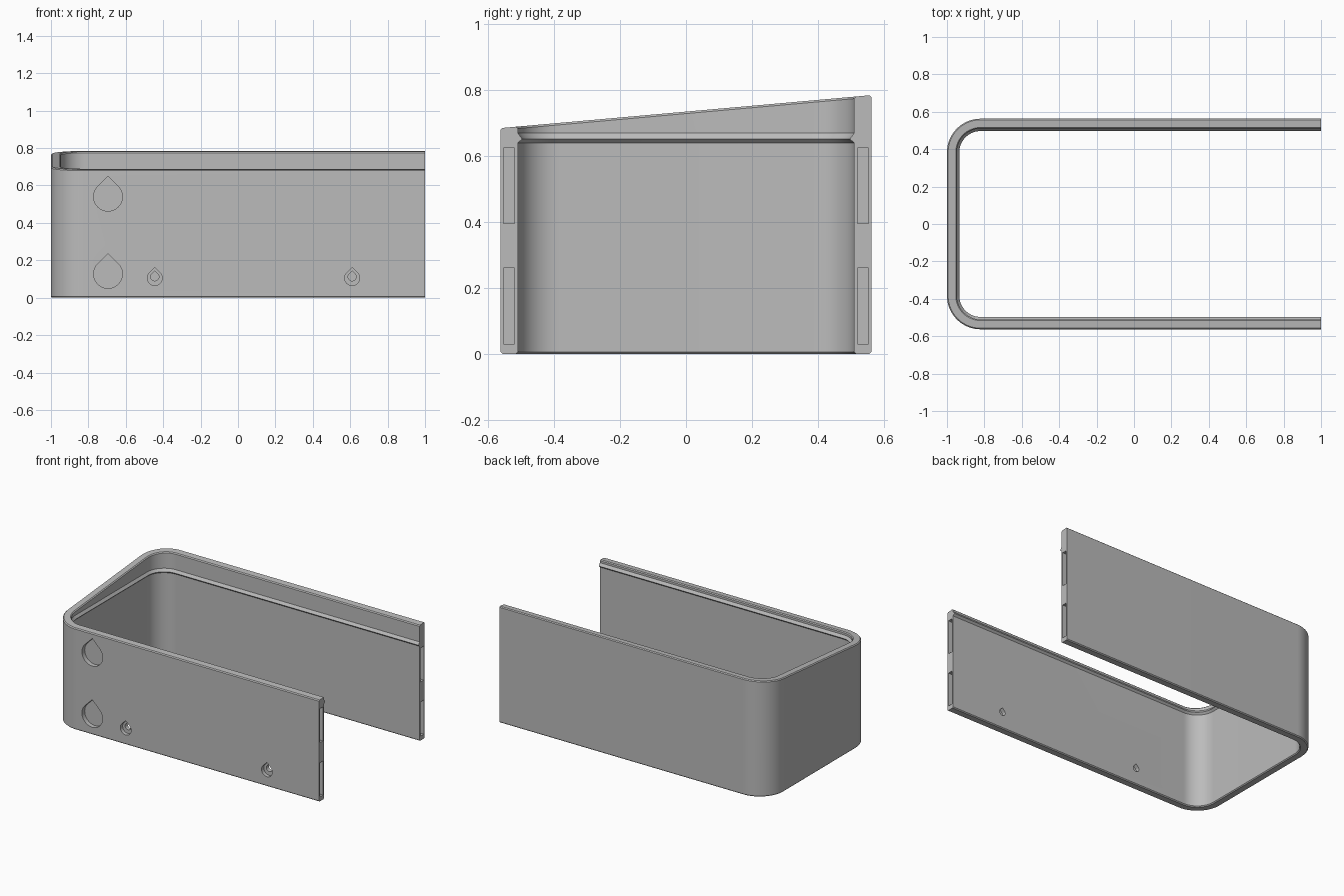
import bpy, bmesh, math

default = bpy.data.objects.get("Cube")
if default:
    bpy.data.objects.remove(default, do_unlink=True)

HALF_Y, CORNER, WALL, CHAMFER = 0.563, 0.18, 0.053, 0.006

grey = bpy.data.materials.new("plain grey")
grey.use_nodes = True
colour = (0.5, 0.5, 0.5, 1)
grey.diffuse_color = colour
grey.node_tree.nodes["Principled BSDF"].inputs["Base Color"].default_value = colour


def make_object(name, bm):
    bmesh.ops.recalc_face_normals(bm, faces=bm.faces[:])
    mesh = bpy.data.meshes.new(name)
    bm.to_mesh(mesh)
    bm.free()
    mesh.materials.append(grey)
    obj = bpy.data.objects.new(name, mesh)
    bpy.context.collection.objects.link(obj)
    return obj


def top_height(y):
    return 0.735 + y * 0.1 / (2 * HALF_Y)


def loft(bm, rings):
    """Join closed rings of points into a capped solid."""
    rings = [[bm.verts.new(p) for p in ring] for ring in rings]
    for a, b in zip(rings, rings[1:]):
        for i in range(len(a)):
            j = (i + 1) % len(a)
            bm.faces.new((a[i], a[j], b[j], b[i]))
    bm.faces.new(rings[0])
    bm.faces.new(rings[-1])


# U-shaped wall: section with an inner ridge, swept round two corners
def section(y_outer):
    t, c = WALL, CHAMFER
    low = [(c, 0), (t - c, 0), (t, c), (t, 0.64), (t + 0.013, 0.652), (t, 0.67)]
    high = [(t, -c), (t - c, 0), (c, 0), (0, -c)]
    return low, high


def wall_ring(cx, cy, angle, radius):
    low, high = section(cy)
    ring = []
    for part, sloped in ((low, False), (high, True), ([(0, CHAMFER)], False)):
        for inset, z in part:
            x = cx + (radius - inset) * math.cos(angle)
            y = cy + (radius - inset) * math.sin(angle)
            ring.append((x, y, z + top_height(y) if sloped else z))
    return ring


STEPS = 20
centre_x, centre_y = -1 + CORNER, HALF_Y - CORNER
rings = [wall_ring(1, centre_y, math.pi / 2, CORNER)]
for side in (1, -1):
    start = math.pi / 2 if side == 1 else math.pi
    for i in range(STEPS + 1):
        angle = start + math.pi / 2 * i / STEPS
        rings.append(wall_ring(centre_x, side * centre_y, angle, CORNER))
rings.append(wall_ring(1, -centre_y, -math.pi / 2, CORNER))
bm = bmesh.new()
loft(bm, rings)
wall = make_object("u_shaped_wall", bm)

cutters = []


# Teardrop recesses and screw holes in the front wall
def teardrop(name, x, z, radius, depth):
    outline = [(0, radius * math.sqrt(2))]
    for i in range(37):
        a = math.radians(135 + 270 * i / 36) - math.pi / 2
        a = math.pi / 4 - math.radians(270) * i / 36
        outline.append((radius * math.cos(a), radius * math.sin(a)))
    bm = bmesh.new()
    loft(bm, [[(x + u, y, z + v) for u, v in outline]
              for y in (-HALF_Y - 0.05, -HALF_Y + depth)])
    cutters.append(make_object(name, bm))


for z in (0.127, 0.54):
    teardrop("recess_cutter", -0.695, z, 0.077, 0.03)
for x in (-0.445, 0.61):
    teardrop("counterbore_cutter", x, 0.105, 0.04, 0.025)
    teardrop("screw_hole_cutter", x, 0.112, 0.022, 0.15)

# Slots in the open ends of both walls
for side in (-1, 1):
    for z0, z1 in ((0.03, 0.26), (0.395, 0.625)):
        bm = bmesh.new()
        y0, y1 = side * 0.521, side * 0.554
        loft(bm, [[(x, y0, z0), (x, y1, z0), (x, y1, z1), (x, y0, z1)]
                  for x in (0.97, 1.05)])
        cutters.append(make_object("slot_cutter", bm))

bpy.context.view_layer.objects.active = wall
for cutter in cutters:
    cutter.hide_render = True
    cut = wall.modifiers.new(cutter.name, "BOOLEAN")
    cut.operation = "DIFFERENCE"
    cut.solver = "EXACT"
    cut.object = cutter
    bpy.ops.object.modifier_apply(modifier=cut.name)
    bpy.data.objects.remove(cutter, do_unlink=True)

bpy.ops.object.select_all(action="DESELECT")
wall.select_set(True)
bpy.ops.object.shade_smooth_by_angle(angle=math.radians(25))
